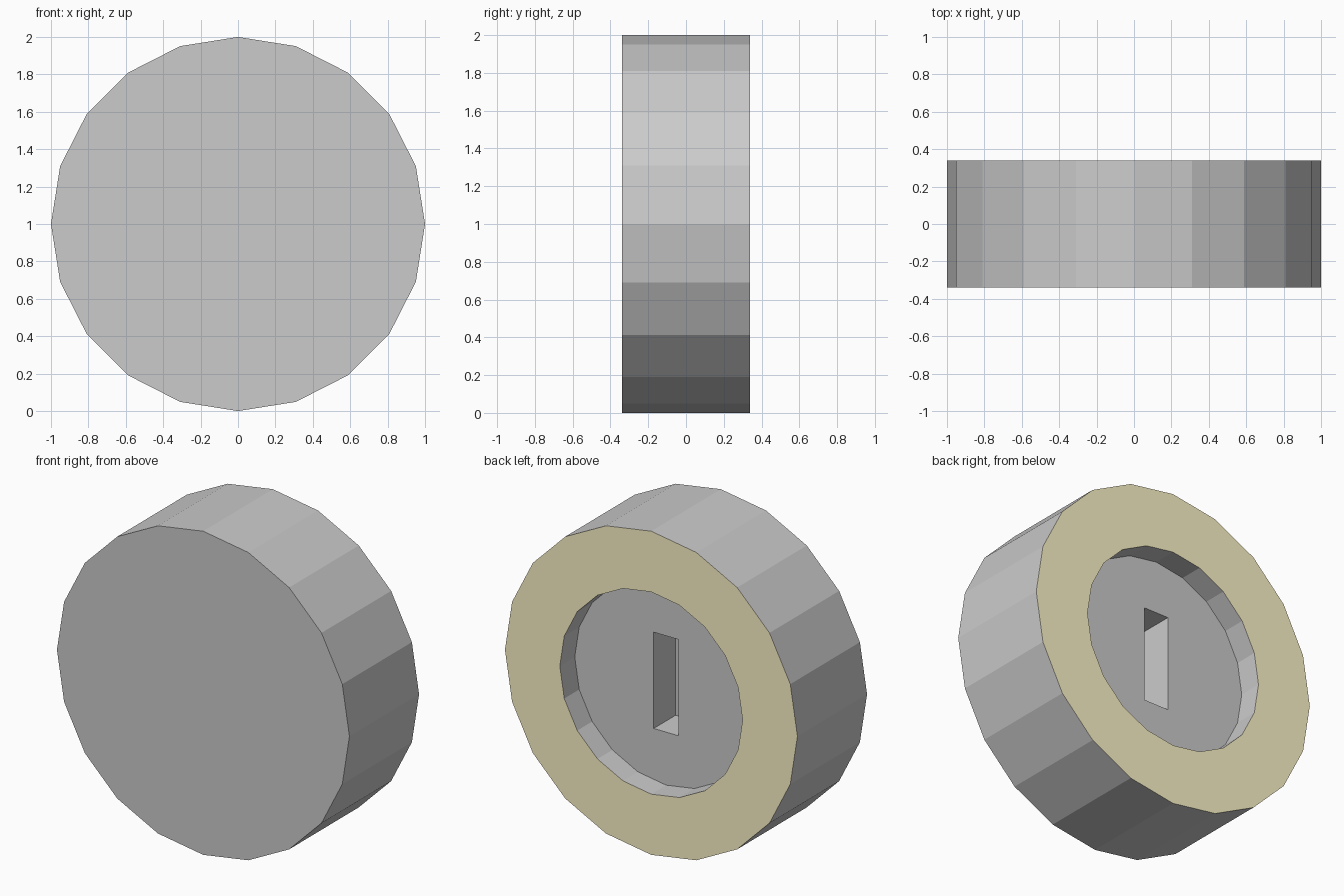
import bpy, bmesh
from math import cos, pi
from mathutils import Matrix

if "Cube" in bpy.data.objects:
    bpy.data.objects.remove(bpy.data.objects["Cube"])

SIDES = 20
HALF = 0.34        # half thickness of the wheel
HOLE_R = 0.625     # radius of the recess in the back
RECESS = 0.146     # depth of the recess
SLOT = (0.17, 0.214, 0.595)   # width, depth, height of the key slot


def material(name, color):
    mat = bpy.data.materials.new(name)
    mat.diffuse_color = color
    mat.use_nodes = True
    mat.node_tree.nodes["Principled BSDF"].inputs["Base Color"].default_value = mat.diffuse_color
    return mat


def add_object(name, bm):
    mesh = bpy.data.meshes.new(name)
    bm.to_mesh(mesh)
    bm.free()
    obj = bpy.data.objects.new(name, mesh)
    bpy.context.collection.objects.link(obj)
    return obj


# wheel drum lying along y
bm = bmesh.new()
bmesh.ops.create_cone(bm, cap_ends=True, segments=SIDES, radius1=1, radius2=1,
                      depth=2 * HALF,
                      matrix=Matrix.Translation((0, 0, 1)) @ Matrix.Rotation(-pi / 2, 4, 'X'))
bm.normal_update()
back = max(bm.faces, key=lambda f: f.calc_center_median().y)

# coloured rim around the recess
rim = bmesh.ops.inset_region(bm, faces=[back], use_even_offset=True,
                             thickness=(1 - HOLE_R) * cos(pi / SIDES))["faces"]
for f in rim:
    f.material_index = 1

# recess pushed into the back
bm.normal_update()
floor = bmesh.ops.extrude_discrete_faces(bm, faces=[back])["faces"][0]
bmesh.ops.translate(bm, verts=floor.verts[:], vec=(0, -RECESS, 0))
bmesh.ops.recalc_face_normals(bm, faces=bm.faces[:])
wheel = add_object("wheel", bm)
wheel.data.materials.append(material("grey", (0.8, 0.8, 0.8, 1)))
wheel.data.materials.append(material("tan", (0.99, 0.92, 0.59, 1)))

# axle slot cut into the recess floor
w, d, h = SLOT
top = HALF - RECESS + 0.05
bottom = HALF - RECESS - d
bm = bmesh.new()
bmesh.ops.create_cube(bm, size=1, matrix=Matrix.Translation((0, (top + bottom) / 2, 1))
                      @ Matrix.Diagonal((w, top - bottom, h, 1)))
cutter = add_object("slot_cutter", bm)
cutter.hide_render = True
cut = wheel.modifiers.new("slot", 'BOOLEAN')
cut.operation = 'DIFFERENCE'
cut.solver = 'EXACT'
cut.object = cutter
bpy.context.view_layer.objects.active = wheel
bpy.ops.object.modifier_apply(modifier=cut.name)
bpy.data.objects.remove(cutter)
